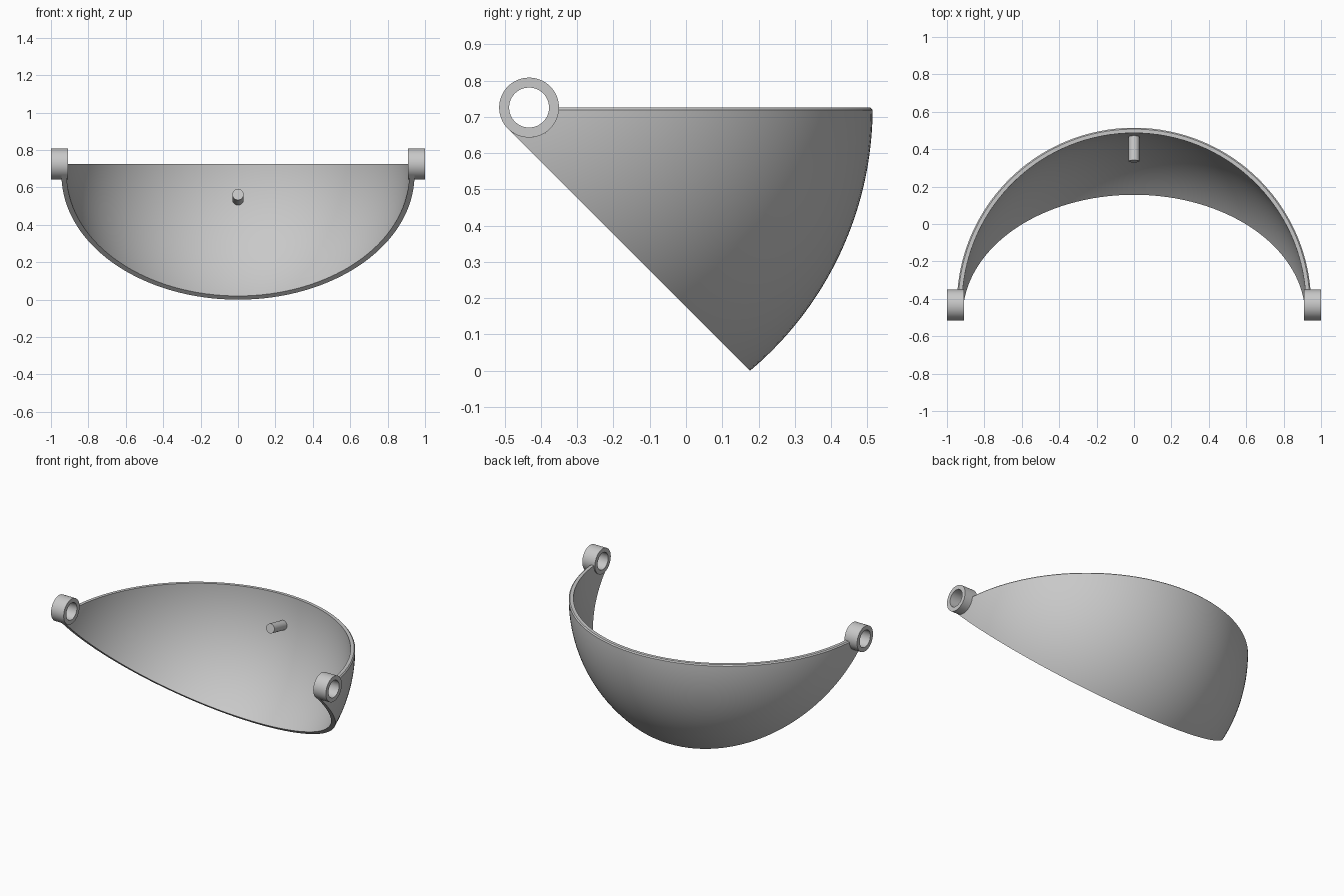
import bpy, bmesh, math
from mathutils import Vector

if "Cube" in bpy.data.objects:
    bpy.data.objects.remove(bpy.data.objects["Cube"])

# Main dimensions
PIVOT = Vector((0, -0.4325, 0.7254))   # centre of the hinge axis
R_OUT, R_IN = 0.947, 0.919             # spherical shell radii
RING_R, HOLE_R = 0.0825, 0.055         # hinge ring radii
RING_X = (0.908, 1.0)                  # hinge ring extent along x
EASE = 0.007                           # softened outer rim

grey = bpy.data.materials.new("plain_grey")
grey.use_nodes = True
COLOR = (0.58, 0.58, 0.58, 1)
grey.diffuse_color = COLOR
bsdf = next(n for n in grey.node_tree.nodes if n.type == 'BSDF_PRINCIPLED')
bsdf.inputs["Base Color"].default_value = COLOR


def finish(name, bm, angle=35):
    bmesh.ops.recalc_face_normals(bm, faces=bm.faces)
    mesh = bpy.data.meshes.new(name)
    bm.to_mesh(mesh)
    bm.free()
    obj = bpy.data.objects.new(name, mesh)
    bpy.context.collection.objects.link(obj)
    mesh.materials.append(grey)
    bpy.ops.object.select_all(action='DESELECT')
    obj.select_set(True)
    bpy.context.view_layer.objects.active = obj
    bpy.ops.object.shade_smooth_by_angle(angle=math.radians(angle))
    return obj


def shell_arc(radius, t, ease, steps=40):
    """Arc at one station t (-1..1), from the flat rim down to the slanted rim."""
    a_max = math.acos(RING_R / radius)
    a = a_max * math.sin(t * math.pi / 2)
    r = radius * math.cos(a)
    end = math.pi / 4 + math.asin(min(1, RING_R / r))
    start = EASE / r
    angles = [0] + [start + (end - start) * i / steps for i in range(steps + 1)]
    pts = []
    for i, th in enumerate(angles):
        k = radius - ease if i == 0 else radius
        pts.append(PIVOT + k * Vector((math.sin(a), math.cos(a) * math.cos(th),
                                       -math.cos(a) * math.sin(th))))
    return pts


# Curved visor shell: closed cross-sections swept between the two hinges
bm = bmesh.new()
N = 96
loops = []
for s in range(N + 1):
    t = 2 * s / N - 1
    pts = shell_arc(R_OUT, t, EASE) + shell_arc(R_IN, t, 0)[::-1]
    loops.append([bm.verts.new(p) for p in pts])
M = len(loops[0])
for a, b in zip(loops, loops[1:]):
    for j in range(M):
        k = (j + 1) % M
        bm.faces.new((a[j], a[k], b[k], b[j]))
for end in (loops[0], loops[-1]):
    for j in range(M // 2 - 1):
        bm.faces.new((end[j], end[j + 1], end[M - 2 - j], end[M - 1 - j]))
finish("visor_shell", bm)

# Hinge rings: a rectangular profile turned about the x axis, one per side
SEG = 64
for side, name in ((1, "left_hinge_ring"), (-1, "right_hinge_ring")):
    bm = bmesh.new()
    x0, x1 = RING_X
    profile = ((x0, HOLE_R), (x1, HOLE_R), (x1, RING_R), (x0, RING_R))
    rows = []
    for i in range(SEG):
        th = 2 * math.pi * i / SEG
        rows.append([bm.verts.new(PIVOT + Vector((side * x, r * math.cos(th), r * math.sin(th))))
                     for x, r in profile])
    for i in range(SEG):
        a, b = rows[i], rows[(i + 1) % SEG]
        for j in range(4):
            k = (j + 1) % 4
            bm.faces.new((a[j], a[k], b[k], b[j]))
    finish(name, bm)

# Small round pin on the inner wall, pointing at the hinge axis
bm = bmesh.new()
tilt = math.radians(12)
direction = Vector((0, math.cos(tilt), -math.sin(tilt)))
near, far = 0.785, 0.928
bmesh.ops.create_cone(bm, cap_ends=True, segments=40, radius1=0.03, radius2=0.03,
                      depth=far - near)
pin = finish("inner_pin", bm)
pin.rotation_euler = direction.to_track_quat('Z', 'Y').to_euler()
pin.location = PIVOT + direction * (near + far) / 2
